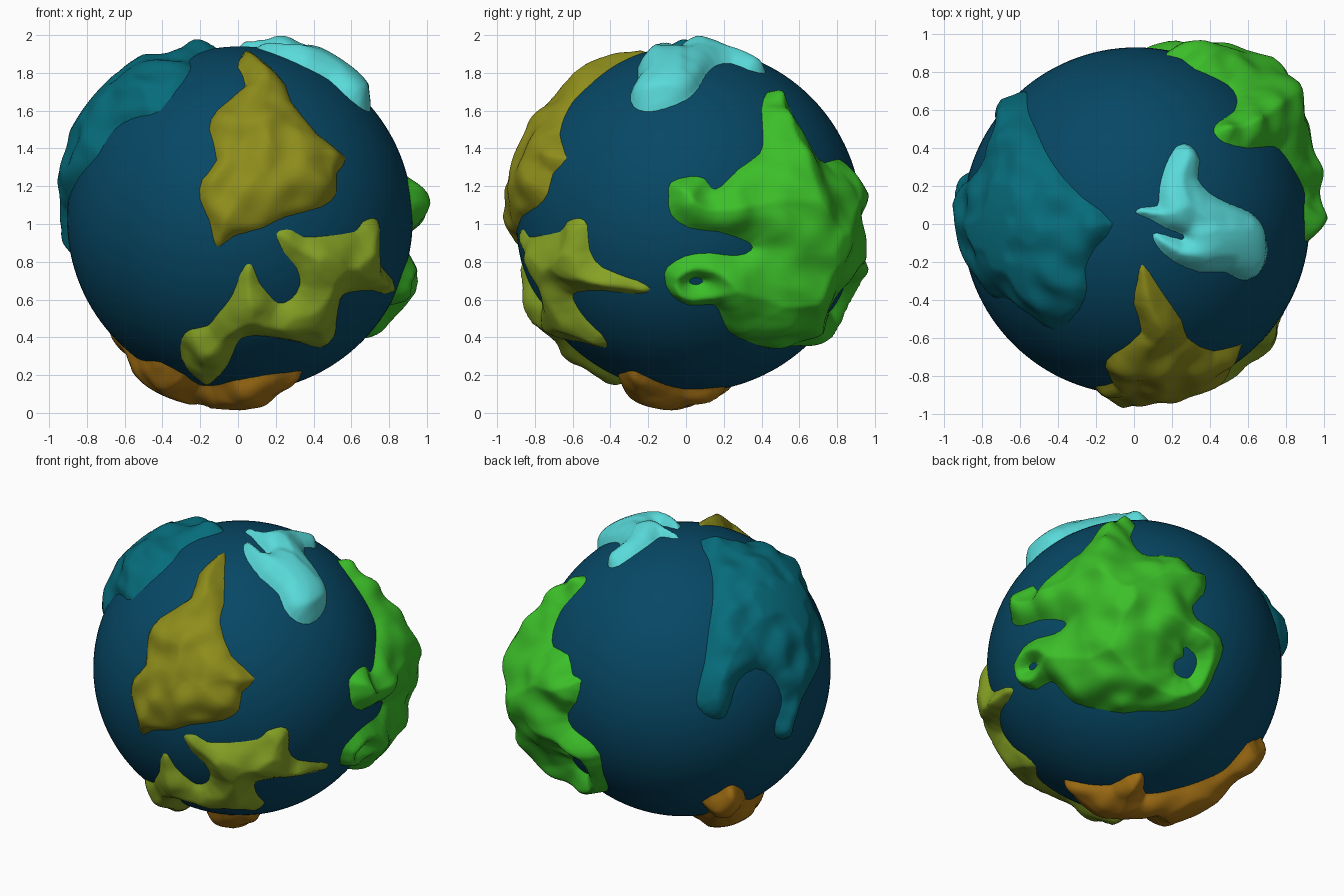
import bpy, bmesh, math
from mathutils import Vector, noise

if "Cube" in bpy.data.objects:
    bpy.data.objects.remove(bpy.data.objects["Cube"])

R = 0.915
C = Vector((0.01, 0.015, 1.025))

# directions of sight: azimuth, elevation, position of the globe centre in that plane
VIEWS = {"front": (0, 0, .01, 1.025), "right": (90, 0, .015, 1.025), "top": (0, 90, .01, .015),
         "bottom": (0, -90, 0, 0), "back_left": (215, 26, 0, 0), "back_right": (145, -32, 0, 0)}


def on_globe(view, u, v):
    """Direction from the globe centre to the point seen at (u, v) in a view."""
    a, e, ou, ov = VIEWS[view]
    a, e = math.radians(a), math.radians(e)
    right = Vector((math.cos(a), math.sin(a), 0))
    toward = Vector((math.sin(a) * math.cos(e), -math.cos(a) * math.cos(e), math.sin(e)))
    up = toward.cross(right)
    u, v = u - ou, v - ov
    d = math.sqrt(max(R * R - u * u - v * v, 0))
    return (right * u + up * v + toward * d).normalized()


def loop(*groups):
    """Closed coast through the given points, rounded by a spline."""
    p = [on_globe(view, u, v) for view, pts in groups for u, v in pts]
    out = []
    for i in range(len(p)):
        a, b, c, d = p[i - 1], p[i], p[(i + 1) % len(p)], p[(i + 2) % len(p)]
        out += [b, ((b + c) * 0.5625 - (a + d) * 0.0625).normalized()]
    return out


def material(name, col):
    m = bpy.data.materials.new(name)
    m.diffuse_color = (*col, 1)
    m.use_nodes = True
    m.node_tree.nodes["Principled BSDF"].inputs["Base Color"].default_value = m.diffuse_color
    return m


def make_object(name, bm, mat):
    me = bpy.data.meshes.new(name)
    for f in bm.faces:
        f.smooth = True
    bm.to_mesh(me)
    bm.free()
    ob = bpy.data.objects.new(name, me)
    ob.location = C
    me.materials.append(mat)
    bpy.context.collection.objects.link(ob)
    return ob


def continent(name, mat, loops, height=0.05, slope=0.15, cap=0.09, seed=0):
    """Raised land inside the loops; it dips below the sea outside them."""
    mid = sum(loops[0], Vector()).normalized()
    ax = mid.orthogonal().normalized()
    ay = mid.cross(ax)

    def flat(p):
        ang = math.acos(max(-1, min(1, p.dot(mid))))
        x, y = p.dot(ax), p.dot(ay)
        k = ang / max(math.hypot(x, y), 1e-9)
        return x * k, y * k

    segs = []
    for lp in loops:
        q = [flat(p) for p in lp]
        segs += [(*q[i - 1], *q[i]) for i in range(len(q))]
    reach = max(math.hypot(s[0], s[1]) for s in segs) + 0.05
    bm = bmesh.new()
    bmesh.ops.create_icosphere(bm, subdivisions=7, radius=1)
    cut = math.cos(reach)
    bmesh.ops.delete(bm, geom=[v for v in bm.verts if v.co.dot(mid) < cut], context='VERTS')
    far = []
    for v in bm.verts:
        p = v.co.normalized()
        x, y = flat(p)
        inside, best = False, 9.0
        for x1, y1, x2, y2 in segs:
            dx, dy = x2 - x1, y2 - y1
            t = ((x - x1) * dx + (y - y1) * dy) / (dx * dx + dy * dy + 1e-12)
            t = 0 if t < 0 else 1 if t > 1 else t
            ex, ey = x - x1 - t * dx, y - y1 - t * dy
            e = ex * ex + ey * ey
            if e < best:
                best = e
            if (y1 > y) != (y2 > y) and x < x1 + (y - y1) * dx / dy:
                inside = not inside
        d = math.sqrt(best)
        if inside:
            n = noise.noise(p * 6 + Vector((seed, 0, 0)))
            h = min(height + slope * d + 0.05 * n, cap) * (1 - math.exp(-d / 0.05))
        else:
            h = -0.7 * d
            if d > 0.03:
                far.append(v)
        v.co = p * (R + h)
    bmesh.ops.delete(bm, geom=far, context='VERTS')
    return make_object(name, bm, mat)


# sea
bm = bmesh.new()
bmesh.ops.create_uvsphere(bm, u_segments=128, v_segments=64, radius=R)
make_object("ocean", bm, material("deep blue", (.002, .064, .13)))

# front upper land
continent("front_upper_land", material("olive", (.27, .265, .011)), [loop(
    ("top", [(.045, -.21), (.135, -.34), (.25, -.51), (.28, -.6), (.42, -.67)]),
    ("front", [(.57, 1.35), (.52, 1.27), (.52, 1.16), (.44, 1.09), (.25, 1.04), (.13, .98),
               (-.02, .94), (-.1, .88), (-.13, .92), (-.15, 1.02), (-.2, 1.13), (-.19, 1.23),
               (-.11, 1.34), (-.15, 1.5), (-.11, 1.6)]),
    ("top", [(.04, -.57), (0, -.42), (.02, -.3)]))], slope=.1, seed=3)

# front lower land
continent("front_lower_land", material("lime", (.24, .36, .018)), [loop(("front", [
    (.05, .79), (.08, .77), (.11, .69), (.15, .64), (.21, .58), (.28, .6), (.33, .68), (.31, .77),
    (.25, .84), (.21, .92), (.21, .96), (.28, .97), (.35, .93), (.49, .94), (.62, .96),
    (.66, 1.01), (.72, 1.03), (.75, .99), (.74, .86), (.76, .77), (.82, .7), (.82, .65),
    (.78, .63), (.71, .65), (.59, .64), (.54, .6), (.52, .49), (.51, .41), (.44, .345),
    (.33, .375), (.2, .4), (.09, .41), (.01, .39), (-.03, .31), (-.08, .22), (-.15, .175),
    (-.25, .23), (-.3, .29), (-.3, .39), (-.25, .44), (-.16, .46), (-.11, .52), (-.03, .62),
    (.01, .73)]))], slope=.25, seed=7)

# right land, a high dome with two lakes
green_coast = loop(
    ("top", [(.475, .43), (.42, .49), (.45, .54), (.53, .595), (.54, .67), (.49, .735),
             (.32, .815), (.25, .87)]),
    ("back_right", [(.37, .61), (.36, .5), (.285, .42), (.32, .335), (.435, .27), (.49, .17),
                    (.44, .02), (.39, -.105), (.285, -.2), (.13, -.235), (-.025, -.24)]),
    ("right", [(.44, .345), (.335, .375), (.23, .43), (.19, .505), (.15, .575), (.02, .57),
               (-.08, .63), (-.11, .705), (-.1, .77), (0, .83), (.125, .845), (.26, .83),
               (.34, .855), (.34, .9), (.18, .96), (.02, .98), (-.08, 1.05), (-.09, 1.15),
               (-.08, 1.22), (.02, 1.25), (.1, 1.24), (.135, 1.185), (.19, 1.2), (.28, 1.29),
               (.39, 1.37), (.41, 1.45), (.4, 1.61)]))
lake_small = loop(("right", [(.01, .7), (.05, .72), (.1, .7), (.07, .68), (.03, .68)]))
lake_large = loop(("back_right", [(.235, .175), (.31, .125), (.32, .05), (.27, -.03), (.19, 0),
                                  (.18, .075), (.235, .11)]))
continent("right_land", material("green", (.045, .525, .022)),
          [green_coast, lake_small, lake_large], slope=.38, cap=.215, seed=11)

# left land
continent("left_land", material("teal", (.002, .15, .2)), [loop(
    ("top", [(-.11, 0), (-.26, .13), (-.38, .25), (-.47, .39), (-.52, .5), (-.56, .6)]),
    ("back_left", [(.09, -.15), (.09, -.25), (.18, -.32), (.26, -.31), (.3, -.2), (.34, -.09),
                   (.45, -.01), (.56, -.07), (.615, -.22), (.57, -.355), (.58, -.435),
                   (.665, -.43), (.695, -.31), (.725, -.2), (.8, -.075), (.85, .14)]),
    ("front", [(-.74, 1.365), (-.68, 1.47), (-.61, 1.535), (-.52, 1.57), (-.41, 1.6)]),
    ("top", [(-.29, -.45), (-.25, -.34), (-.26, -.24), (-.21, -.13)]))], cap=.1, seed=19)

# polar land on top
continent("top_land", material("pale aqua", (.1, .7, .7)), [loop(("top", [
    (.24, .415), (.21, .39), (.16, .29), (.135, .18), (.125, .095), (.04, .085), (.01, .06),
    (.08, .03), (.17, -.02), (.26, -.055), (.25, -.085), (.13, -.05), (.1, -.06), (.125, -.12),
    (.21, -.195), (.345, -.25), (.48, -.25), (.555, -.29), (.635, -.28), (.69, -.21),
    (.7, -.105), (.67, 0), (.61, .06), (.5, .105), (.4, .16), (.335, .24), (.345, .34),
    (.29, .415)]))], height=.07, slope=.2, cap=.095, seed=23)

# polar land underneath (second number is minus y)
continent("bottom_land", material("brown", (.42, .185, .008)), [loop(("bottom", [
    (.33, .28), (.25, .15), (.17, .02), (.16, -.11), (.11, -.2), (.04, -.14), (-.05, -.05),
    (-.19, -.17), (-.34, -.28), (-.45, -.35), (-.49, -.5), (-.6, -.47), (-.67, -.43),
    (-.67, -.31), (-.6, -.18), (-.55, 0), (-.49, .18), (-.42, .3), (-.29, .27), (-.21, .15),
    (-.1, .25), (-.03, .325), (.13, .374), (.25, .34)]))], height=.075, slope=.2, cap=.105, seed=31)
